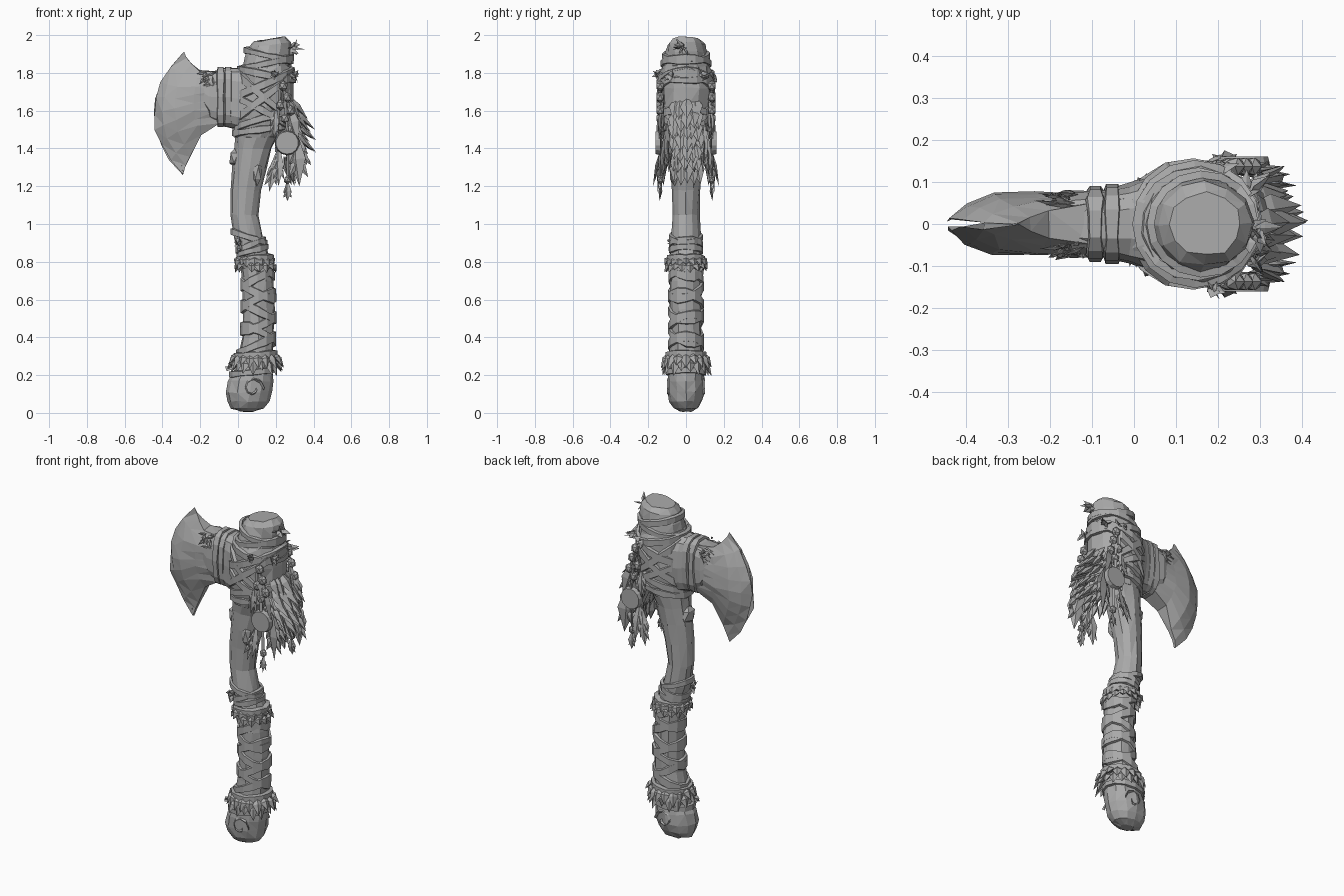
import bpy, bmesh, math, random
from math import sin, cos, pi, tau
from mathutils import Vector as V, Matrix

random.seed(7)
if "Cube" in bpy.data.objects:
    bpy.data.objects.remove(bpy.data.objects["Cube"], do_unlink=True)

GREY = (0.4, 0.4, 0.4, 1)
mat = bpy.data.materials.new("plain grey")
mat.use_nodes = True
mat.diffuse_color = GREY
bsdf = next(n for n in mat.node_tree.nodes if n.type == "BSDF_PRINCIPLED")
bsdf.inputs["Base Color"].default_value = GREY
bsdf.inputs["Roughness"].default_value = 0.8


def finish(name, bm):
    bmesh.ops.recalc_face_normals(bm, faces=bm.faces)
    mesh = bpy.data.meshes.new(name)
    bm.to_mesh(mesh)
    bm.free()
    mesh.materials.append(mat)
    obj = bpy.data.objects.new(name, mesh)
    bpy.context.collection.objects.link(obj)


def rough(a):
    return V([random.uniform(-a, a) for _ in range(3)])


def loft(bm, rings, closed=False, jitter=0.0):
    rows = [[bm.verts.new(V(p) + rough(jitter)) for p in r] for r in rings]
    n = len(rows[0])
    pairs = list(zip(rows, rows[1:] + rows[:1])) if closed else list(zip(rows, rows[1:]))
    for a, b in pairs:
        for i in range(n):
            j = (i + 1) % n
            bm.faces.new((a[i], a[j], b[j], b[i]))
    if not closed:
        bm.faces.new(rows[0])
        bm.faces.new(rows[-1])


def profile(table, z):
    """Centre x, half width and half depth at height z."""
    for a, b in zip(table, table[1:]):
        if z <= b[0]:
            t = max(0, (z - a[0]) / (b[0] - a[0]))
            return [u + (v - u) * t for u, v in zip(a[1:], b[1:])]
    return table[-1][1:]


def around(table, z, a, grow=0.0):
    cx, rx, ry = profile(table, z)
    return V((cx + (rx + grow) * cos(a), (ry + grow) * sin(a), z))


def body(name, table, sides, jitter, lean=0.0):
    bm = bmesh.new()
    loft(bm, [[V((cx + rx * cos(a), ry * sin(a), z + lean * cos(a)))
               for a in [tau * i / sides for i in range(sides)]]
              for z, cx, rx, ry in table], jitter=jitter)
    bmesh.ops.triangulate(bm, faces=[f for f in bm.faces if len(f.verts) == 4])
    finish(name, bm)


def band(bm, path, axis, width, thick):
    """Flat closed strap along a path, facing away from the path's middle."""
    axis = V(axis)
    mid = sum(path, V()) / len(path)
    rings = []
    for p in path:
        out = p - mid
        out = (out - axis * out.dot(axis)).normalized() * thick
        w = axis * width * random.uniform(0.4, 0.62)
        rings.append([p - out - w, p + out - w * 0.8, p + out + w * 0.8, p - out + w])
    loft(bm, rings, closed=True)


def strap(bm, table, z, tilt, phase, width, thick=0.009, sides=16):
    path = []
    for i in range(sides):
        a = tau * i / sides
        path.append(around(table, z + tilt * cos(a - phase), a, 0.004))
    band(bm, path, (0, 0, 1), width, thick)


def shard(bm, base, tip, width, side, thick=0.3, belly=0.4):
    """Pointed blade used for leaves, fur and feathers."""
    base, tip = V(base), V(tip)
    d = tip - base
    side = V(side)
    side = (side - d * side.dot(d) / d.length_squared).normalized()
    up = d.cross(side).normalized()
    c = base + d * belly
    ring = [bm.verts.new(c + side * width / 2), bm.verts.new(c + up * width * thick),
            bm.verts.new(c - side * width / 2), bm.verts.new(c - up * width * thick)]
    b, t = bm.verts.new(base), bm.verts.new(tip)
    for i in range(4):
        bm.faces.new((b, ring[i], ring[i - 1]))
        bm.faces.new((t, ring[i - 1], ring[i]))


def bead(bm, pos, size):
    bmesh.ops.create_icosphere(bm, subdivisions=1, radius=1,
                               matrix=Matrix.Translation(pos) @ Matrix.Diagonal((*size, 1)))


# Wooden shaft with rounded pommel: z, centre x, half width, half depth
WOOD = [(0.008, .05, .04, .03), (.025, .05, .085, .065), (.06, .055, .112, .087),
        (.11, .06, .122, .098), (.17, .068, .12, .1), (.24, .085, .1, .092),
        (.4, .105, .085, .083), (.55, .11, .085, .083), (.7, .105, .082, .083),
        (.82, .09, .08, .08), (.93, .055, .078, .078), (1.05, .035, .074, .07),
        (1.18, .042, .084, .076), (1.3, .062, .095, .085), (1.4, .08, .1, .09),
        (1.5, .11, .125, .11)]
STUB = [(1.5, .13, .13, .11), (1.7, .145, .135, .125), (1.83, .15, .13, .125),
        (1.9, .16, .125, .112), (1.95, .168, .112, .1), (1.978, .17, .085, .075)]
HEAD = [(1.46, .1, .12, .105), (1.52, .125, .14, .125), (1.62, .135, .158, .14),
        (1.72, .14, .158, .145), (1.8, .145, .145, .138), (1.84, .148, .13, .125)]
body("shaft", WOOD, 12, .004)
body("shaft_top", STUB, 12, .004, .014)
body("head_wrapping", HEAD, 13, .006)

# Knots on the shaft and carved coils on the pommel
bm = bmesh.new()
bead(bm, (-.01, 0, 1.35), (.04, .055, .06))
bead(bm, (.1, -.06, 1.27), (.03, .03, .07))
for s in (-1, 1):
    coil = []
    for i in range(9):
        a = i * .75
        r = .06 - i * .005
        coil.append(V((.075 + r * cos(a), s * (.09 - .3 * r * r), .13 + r * sin(a))))
    loft(bm, [[p + V((0, 0, .009)), p + V((.008, s * .012, 0)), p - V((0, 0, .009))] for p in coil])
finish("wood_knots", bm)

# Chipped stone blade, lofted from the cutting edge to the neck:
# tip x, bulge x, top z, bottom z, half thickness, taper at tips
bm = bmesh.new()
STEPS = 9
rings = []
for tip_x, mid_x, top, low, half, taper in [
        (-.288, -.447, 1.91, 1.26, .011, .5), (-.275, -.4, 1.885, 1.305, .046, .15),
        (-.25, -.335, 1.852, 1.36, .07, .2), (-.2, -.235, 1.812, 1.475, .078, .45),
        (-.1, -.1, 1.81, 1.535, .07, .7), (.06, .06, 1.81, 1.535, .09, .8)]:
    front, back = [], []
    for i in range(STEPS):
        s = 2 * i / (STEPS - 1) - 1
        bow = 1 - abs(s) ** 2.1
        x = tip_x + (mid_x - tip_x) * bow
        z = (top + low) / 2 - s * (top - low) / 2
        y = half * (taper + (1 - taper) * bow)
        front.append(V((x, -y, z)))
        back.append(V((x, y, z)))
    rings.append(front + back[::-1])
loft(bm, rings, jitter=.006)
bmesh.ops.triangulate(bm, faces=bm.faces)
finish("stone_blade", bm)


# Wrapped neck joining the blade to the shaft
def neck_ring(x, low, top, half, n=14):
    pts = []
    for i in range(n):
        a = tau * i / n
        c, s = cos(a), sin(a)
        pts.append(V((x, half * math.copysign(abs(c) ** .65, c),
                      (top + low) / 2 + (top - low) / 2 * math.copysign(abs(s) ** .65, s))))
    return pts


bm = bmesh.new()
loft(bm, [neck_ring(-.185, 1.63, 1.75, .072), neck_ring(-.15, 1.55, 1.8, .079),
          neck_ring(-.08, 1.52, 1.825, .081), neck_ring(-.01, 1.5, 1.825, .098),
          neck_ring(.08, 1.48, 1.825, .13)], jitter=.004)
finish("neck_wrapping", bm)
bm = bmesh.new()
for x, h in ((-.092, .083), (-.052, .088)):
    band(bm, neck_ring(x, 1.517, 1.828, h), (1, 0, 0), .038, .007)
finish("neck_straps", bm)

# Crossed straps over the head and around the shaft top
bm = bmesh.new()
for z, tilt, phase, w in ((1.67, .13, 0, .05), (1.67, .13, pi, .055), (1.6, .08, pi, .045),
                          (1.74, .07, 0, .045), (1.5, .02, 0, .04), (1.79, .03, pi, .04),
                          (1.56, .05, 0, .045)):
    strap(bm, HEAD, z, tilt, phase, w)
for z, tilt, phase in ((1.85, .03, 0), (1.89, .03, pi)):
    strap(bm, STUB, z, tilt, phase, .035)
finish("head_straps", bm)

# Criss-cross grip binding
bm = bmesh.new()
for i in range(8):
    strap(bm, WOOD, .36 + i * .058, .045, (i % 2) * pi + .5 * sin(i), .05, .007, 12)
for z, tilt, phase in ((.89, .03, 0), (.93, .03, pi), (.86, .02, 0), (.215, .012, 0)):
    strap(bm, WOOD, z, tilt, phase, .035, .008, 12)
finish("grip_binding", bm)

# Ragged fur collars
for name, z, drop, flare, n in (("lower_fur_collar", .305, .085, .045, 17),
                                ("upper_fur_collar", .815, .055, .03, 16)):
    bm = bmesh.new()
    strap(bm, WOOD, z, .008, 0, .04, .018, 14)
    for row in range(2):
        for i in range(n):
            a = tau * (i + row / 2) / n
            top = z + .014 - row * .03
            p = around(WOOD, top, a, .008)
            q = around(WOOD, top, a, flare * random.uniform(.7, 1.3))
            q.z -= drop * random.uniform(.7, 1.15)
            shard(bm, p, q, .055, (-sin(a), cos(a), 0))
    finish(name, bm)

# Tail of overlapping feathers behind the head
bm = bmesh.new()
for row in range(7):
    z = 1.69 - row * .055
    for k in range(5):
        y = (k - 2) * .03 + random.uniform(-.008, .008)
        base = V((.26 - abs(y) * .3, y * .8, z))
        out = (.11, .15, .165, .15, .135, .1, .06)[row] - abs(y) * .4
        tip = base + V((out + random.uniform(-.015, .015), y * .4, -.13 - random.uniform(0, .03)))
        shard(bm, base, tip, .07, (.2, 1, 0), .25, .5)
for y in (-.045, 0, .045):
    shard(bm, (.24, y, 1.62), (.31, y, 1.27), .1, (0, 1, 0), .5)
finish("tail_feathers", bm)

# Side charms, the same on front and back: cords, beads, discs and feathers
cords, discs, plumes = bmesh.new(), bmesh.new(), bmesh.new()
for s in (-1, 1):
    for x, z in ((.24, 1.73), (.26, 1.67), (.225, 1.63), (.28, 1.6), (.25, 1.56)):
        bead(cords, (x, s * .137, z), (.026, .024, .03))
    for a, b in (((.24, .135, 1.74), (.26, .15, 1.47)), ((.22, .135, 1.72), (.2, .13, 1.38)),
                 ((.25, .14, 1.7), (.3, .12, 1.45)), ((.26, .14, 1.45), (.262, .135, 1.24))):
        a, b = V((a[0], s * a[1], a[2])), V((b[0], s * b[1], b[2]))
        loft(cords, [[p + V((.009 * cos(t), .009 * sin(t), 0)) for t in (0, tau / 3, 2 * tau / 3)]
                     for p in (a, b)])
    bead(cords, (.262, s * .135, 1.235), (.022, .02, .025))
    bmesh.ops.create_cone(discs, cap_ends=True, segments=14, radius1=.066, radius2=.06, depth=.025,
                          matrix=Matrix.Translation((.26, s * .148, 1.43)) @ Matrix.Rotation(s * -pi / 2, 4, "X"))
    for base, tip, w in (((.262, .13, 1.24), (.262, .14, 1.12), .045),
                         ((.21, .125, 1.4), (.165, .15, 1.17), .065),
                         ((.215, .12, 1.44), (.215, .175, 1.2), .06),
                         ((.3, .11, 1.52), (.325, .12, 1.2), .1),
                         ((.27, .1, 1.55), (.35, .09, 1.27), .1),
                         ((.25, .12, 1.68), (.32, .14, 1.42), .08),
                         ((.2, .13, 1.64), (.19, .15, 1.45), .05)):
        base, tip = V((base[0], s * base[1], base[2])), V((tip[0], s * tip[1], tip[2]))
        shard(plumes, base, tip, w, (1, s * .5, 0), .2, .55)
        for k in range(2):
            p = base.lerp(tip, .35 + .2 * k)
            for e in (-1, 1):
                q = p + (tip - base) * .3 + V((e * w * .5, 0, 0))
                shard(plumes, p, q, w * .45, (1, 0, 0), .2)
finish("charm_cords", cords)
finish("charm_discs", discs)
finish("charm_feathers", plumes)

# Grass tufts at the blade, leaf sprigs on the shaft
bm = bmesh.new()
for i in range(44):
    s = -1 if i % 2 else 1
    p = V((random.uniform(-.18, -.11), s * random.uniform(.04, .075), random.uniform(1.73, 1.81)))
    q = p + V((random.uniform(-.08, .015), s * random.uniform(0, .022), random.uniform(-.07, .025)))
    shard(bm, p, q, .02, (0, .3, 1))
finish("grass_tufts", bm)
bm = bmesh.new()
for centre, n, size in (((.28, -.02, 1.93), 9, .07), ((.0, -.06, .89), 7, .06),
                        ((.275, .07, 1.79), 8, .07), ((.275, -.08, 1.79), 8, .07),
                        ((-.03, -.03, .24), 5, .04), ((.2, .135, 1.79), 5, .05),
                        ((.18, -.135, 1.79), 5, .05)):
    for i in range(n):
        c = V(centre)
        out = V((c.x - profile(WOOD if c.z < 1.4 else STUB, c.z)[0], c.y, 0)).normalized()
        d = (out * .6 + rough(.9)).normalized()
        d -= out * min(0, d.dot(out))
        shard(bm, c + rough(.018), c + d * size * random.uniform(.7, 1.1), .034, rough(1), .15)
finish("leaf_sprigs", bm)
